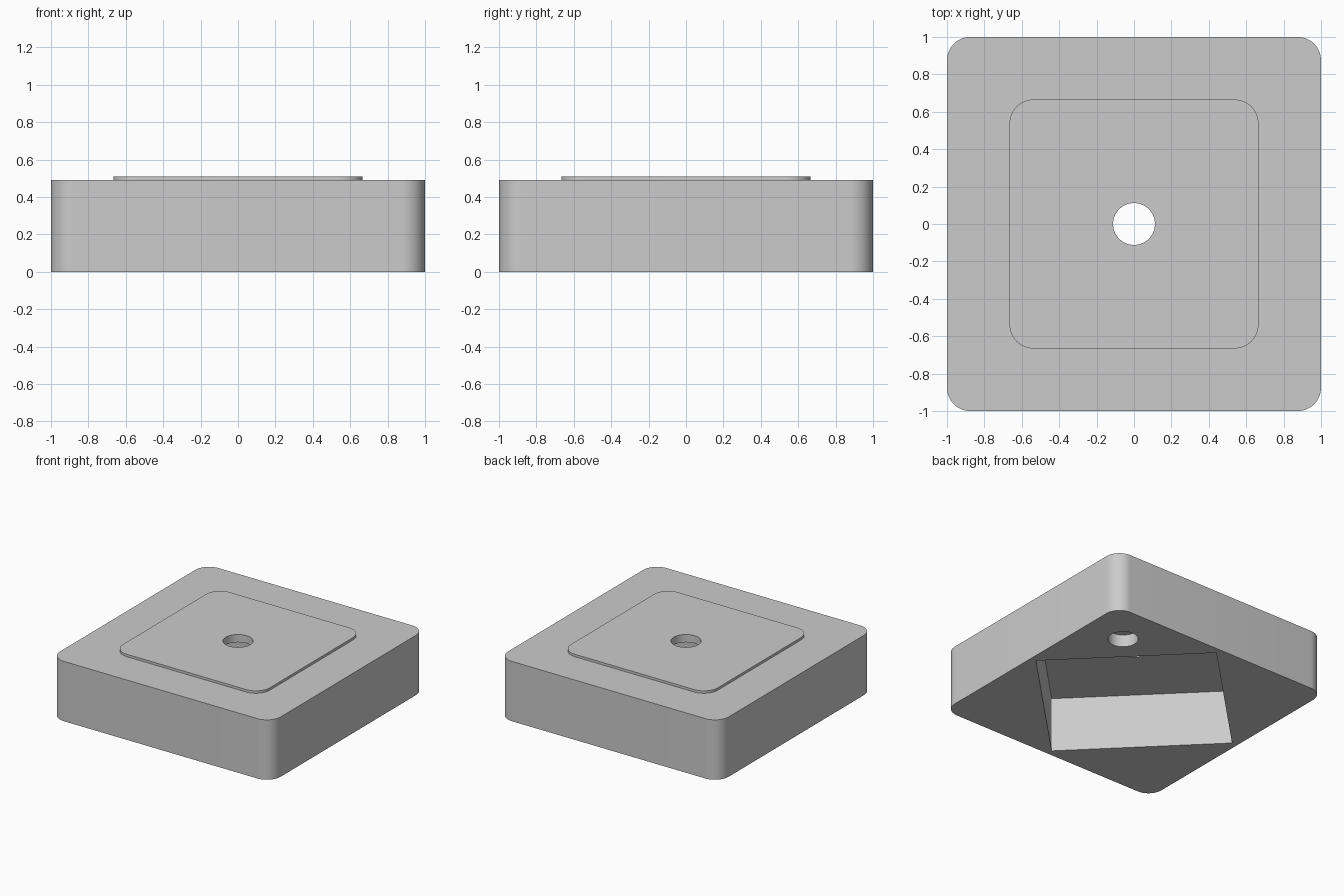
import bpy, bmesh, math

if "Cube" in bpy.data.objects:
    bpy.data.objects.remove(bpy.data.objects["Cube"])

CORNER = 0.125      # radius of the vertical rounded corners
BODY_TOP = 0.49
PLATE_TOP = 0.51
POCKET_TOP = 0.447

grey = bpy.data.materials.new("plain grey")
grey.diffuse_color = (0.6, 0.6, 0.6, 1)
grey.use_nodes = True
grey.node_tree.nodes["Principled BSDF"].inputs["Base Color"].default_value = grey.diffuse_color


def prism(name, outline, z0, z1):
    """Solid made by raising a flat outline from z0 to z1."""
    bm = bmesh.new()
    face = bm.faces.new([bm.verts.new((x, y, z0)) for x, y in outline])
    new = bmesh.ops.extrude_face_region(bm, geom=[face])["geom"]
    for v in new:
        if isinstance(v, bmesh.types.BMVert):
            v.co.z = z1
    bmesh.ops.recalc_face_normals(bm, faces=bm.faces)
    mesh = bpy.data.meshes.new(name)
    bm.to_mesh(mesh)
    bm.free()
    mesh.materials.append(grey)
    obj = bpy.data.objects.new(name, mesh)
    bpy.context.collection.objects.link(obj)
    return obj


def circle(cx, cy, r, n, start=0.0):
    return [(cx + r * math.cos(start + math.tau * i / n),
             cy + r * math.sin(start + math.tau * i / n)) for i in range(n)]


def rounded_square(half, r, steps=14):
    pts = []
    for q, (sx, sy) in enumerate([(1, 1), (-1, 1), (-1, -1), (1, -1)]):
        for i in range(steps + 1):
            a = math.pi / 2 * (q + i / steps)
            pts.append((sx * (half - r) + r * math.cos(a),
                        sy * (half - r) + r * math.sin(a)))
    return pts


def combine(target, other, operation):
    """Apply a boolean and remove the helper."""
    bpy.context.view_layer.objects.active = target
    mod = target.modifiers.new(operation.lower(), 'BOOLEAN')
    mod.operation = operation
    mod.solver = 'EXACT'
    mod.object = other
    bpy.ops.object.modifier_apply(modifier=mod.name)
    bpy.data.objects.remove(other)


# Block with a raised plate on top
body = prism("base_block", rounded_square(1.0, CORNER), 0, BODY_TOP)
combine(body, prism("raised_plate", rounded_square(0.665, CORNER), 0.47, PLATE_TOP), 'UNION')

# Square pocket underneath, turned by 45 degrees
combine(body, prism("pocket_cutter", circle(0, 0, 0.95, 4), -0.1, POCKET_TOP), 'DIFFERENCE')

# Round hole through the centre
combine(body, prism("centre_hole_cutter", circle(0, 0, 0.112, 64), 0.3, 0.7), 'DIFFERENCE')

# Blind round hole under one corner
combine(body, prism("corner_hole_cutter", circle(0.66, 0.66, 0.112, 64), -0.1, 0.10), 'DIFFERENCE')

# Smooth the curved walls, keep the edges sharp
bpy.ops.object.select_all(action='DESELECT')
body.select_set(True)
bpy.context.view_layer.objects.active = body
bpy.ops.object.shade_smooth_by_angle(angle=math.radians(30))
